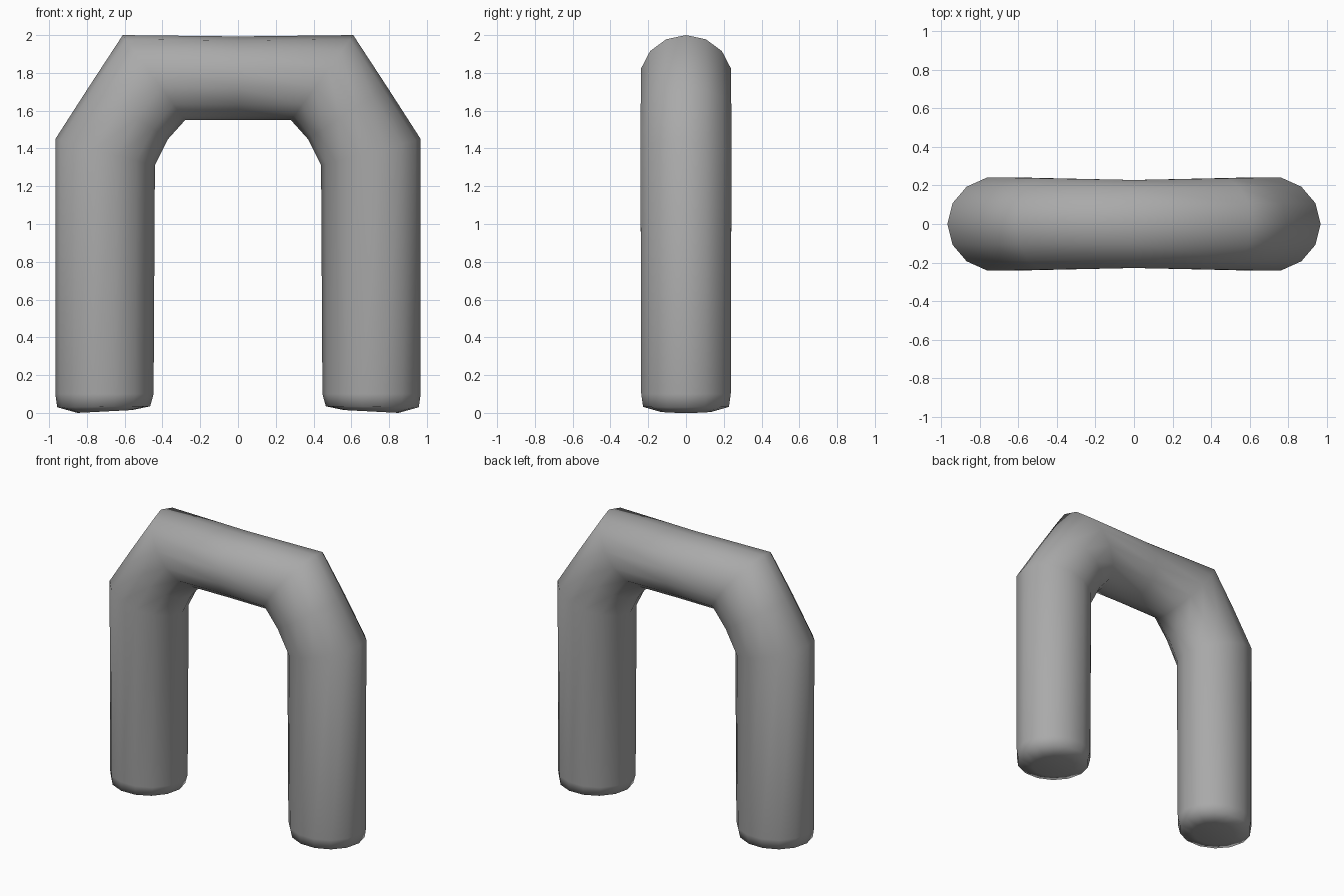
import bpy
import bmesh
import math
from mathutils import Vector

cube = bpy.data.objects.get("Cube")
if cube:
    bpy.data.objects.remove(cube, do_unlink=True)

SIDES = 14

# Half of the arch: outer x, outer z, inner x, inner z, half depth
HALF = [
    (0.85, 0.0, 0.56, 0.015, 0.14),      # sole
    (0.957, 0.03, 0.465, 0.035, 0.233),  # rounded foot edge
    (0.967, 0.1, 0.447, 0.1, 0.243),     # leg bottom
    (0.967, 1.45, 0.44, 1.31, 0.247),    # leg top
    (0.79, 1.725, 0.37, 1.45, 0.246),    # elbow
    (0.61, 2.0, 0.28, 1.55, 0.243),      # beam end
]
MIDDLE = (0.0, 1.993, 0.0, 1.55, 0.234)
mirrored = [(-ox, oz, -ix, iz, d) for ox, oz, ix, iz, d in reversed(HALF)]
sections = HALF + [MIDDLE] + mirrored


def add_ring(bm, section):
    ox, oz, ix, iz, depth = section
    outer, inner = Vector((ox, 0, oz)), Vector((ix, 0, iz))
    centre, arm = (outer + inner) / 2, (outer - inner) / 2
    ring = []
    for i in range(SIDES):
        a = math.tau * i / SIDES
        side = Vector((0, depth * math.sin(a), 0))
        ring.append(bm.verts.new(centre + arm * math.cos(a) + side))
    return ring


# Bent tube, closed at both feet
bm = bmesh.new()
rings = [add_ring(bm, s) for s in sections]
for a, b in zip(rings, rings[1:]):
    for i in range(SIDES):
        j = (i + 1) % SIDES
        bm.faces.new((a[i], a[j], b[j], b[i]))
bm.faces.new(rings[0])
bm.faces.new(rings[-1])
bmesh.ops.recalc_face_normals(bm, faces=bm.faces)
for face in bm.faces:
    face.smooth = True

mesh = bpy.data.meshes.new("arch_tube")
bm.to_mesh(mesh)
bm.free()
arch = bpy.data.objects.new("arch_tube", mesh)
bpy.context.collection.objects.link(arch)

# Plain grey
grey = bpy.data.materials.new("grey")
grey.use_nodes = True
colour = (0.4, 0.4, 0.4, 1)
grey.diffuse_color = colour
grey.node_tree.nodes["Principled BSDF"].inputs["Base Color"].default_value = colour
mesh.materials.append(grey)
